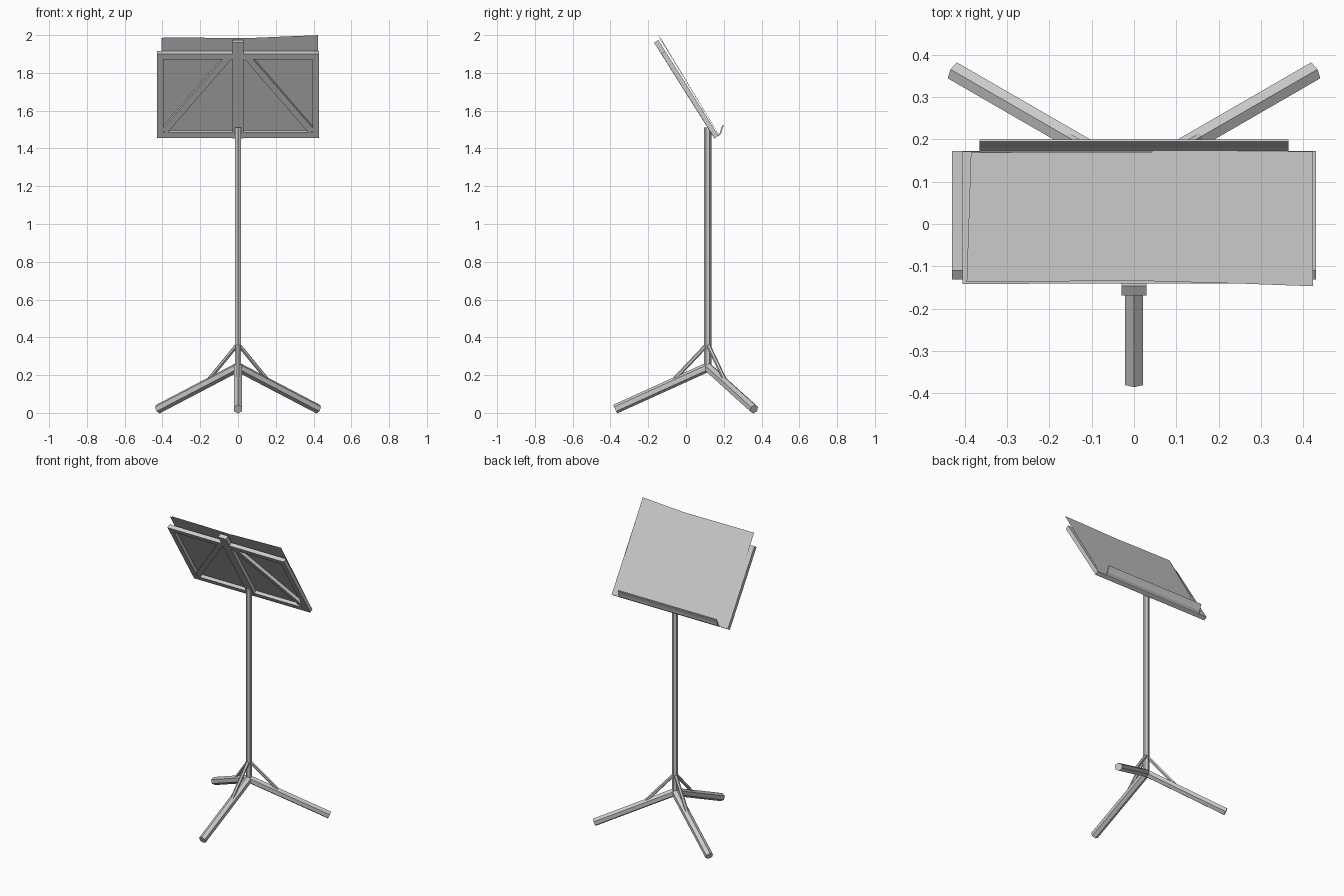
import bpy, bmesh, math
from mathutils import Vector, Matrix

if "Cube" in bpy.data.objects:
    bpy.data.objects.remove(bpy.data.objects["Cube"])

POLE_Y = 0.115
# Desk space: x across, y up the slope, z towards the front; origin at the rear bottom edge
TILT = math.radians(32.2)
S, C = math.sin(TILT), math.cos(TILT)
DESK = Matrix(((1, 0, 0, 0), (0, -S, -C, 0.172), (0, C, -S, 1.468), (0, 0, 0, 1)))


def finish(name, bm):
    mesh = bpy.data.meshes.new(name)
    bm.to_mesh(mesh)
    bm.free()
    obj = bpy.data.objects.new(name, mesh)
    bpy.context.collection.objects.link(obj)
    return obj


def tube(name, a, b, r, sides=6):
    a, b = Vector(a), Vector(b)
    d = b - a
    rot = d.to_track_quat('Z', 'Y').to_matrix().to_4x4()
    bm = bmesh.new()
    bmesh.ops.create_cone(bm, cap_ends=True, segments=sides, radius1=r, radius2=r,
                          depth=d.length,
                          matrix=Matrix.Translation((a + b) / 2) @ rot)
    # turn the section so that a corner points sideways
    return finish(name, bm)


def desk_box(name, x0, x1, v0, v1, d0, d1):
    bm = bmesh.new()
    bmesh.ops.create_cube(bm, size=1, matrix=DESK
                          @ Matrix.Translation(((x0 + x1) / 2, (v0 + v1) / 2, (d0 + d1) / 2))
                          @ Matrix.Diagonal((x1 - x0, v1 - v0, d1 - d0, 1)))
    bmesh.ops.recalc_face_normals(bm, faces=bm.faces)
    return finish(name, bm)


def desk_strut(name, a, b, width, d0, d1):
    a, b = Vector(a), Vector(b)
    d, m = b - a, (a + b) / 2
    bm = bmesh.new()
    bmesh.ops.create_cube(bm, size=1, matrix=DESK
                          @ Matrix.Translation((m.x, m.y, (d0 + d1) / 2))
                          @ Matrix.Rotation(math.atan2(d.y, d.x), 4, 'Z')
                          @ Matrix.Diagonal((d.length, width, d1 - d0, 1)))
    bmesh.ops.recalc_face_normals(bm, faces=bm.faces)
    return finish(name, bm)


def page(name, bottom, top):
    # thin paper sheet: matching (x, v, depth) points along both edges
    bm = bmesh.new()
    lo = [bm.verts.new(DESK @ Vector(p)) for p in bottom]
    hi = [bm.verts.new(DESK @ Vector(p)) for p in top]
    for i in range(len(lo) - 1):
        bm.faces.new((lo[i + 1], lo[i], hi[i], hi[i + 1]))
    return finish(name, bm)


# Pole
tube("pole", (0, POLE_Y, 0.23), (0, POLE_Y, 1.51), 0.019)

# Tripod legs and their braces
for i, name in enumerate(("front", "right", "left")):
    ang = math.radians(-90 + 120 * i)

    def at(r, z):
        return (r * math.cos(ang), POLE_Y + r * math.sin(ang), z)
    tube(name + "_leg", at(0, 0.242), at(0.49, 0.02), 0.025)
    tube(name + "_brace", at(0.005, 0.36), at(0.18, 0.175), 0.011)

# Desk: back plate, frame, centre bar and diagonals
W, H, T, B = 0.43, 0.528, 0.0257, 0.035
desk_box("desk_plate", -W, W, 0, H, 0, 0.004)
desk_box("frame_bottom", -W, W, 0, B, 0, T)
desk_box("frame_top", -W, W, H - B, H, 0, T)
desk_box("centre_bar", -0.029, 0.029, 0, 0.598, 0, T + 0.001)
for s, side in ((-1, "left"), (1, "right")):
    xs = sorted((s * W, s * (W - B)))
    desk_box(side + "_frame_side", xs[0], xs[1], B, H - B, 0, T)
    desk_strut(side + "_diagonal", (s * 0.045, 0.51), (s * 0.39, 0.04), B, 0, T - 0.001)

# Music ledge: bent strip along the bottom edge
profile = [(0.155, 1.470), (0.174, 1.476), (0.181, 1.486), (0.185, 1.502), (0.195, 1.526),
           (0.200, 1.522), (0.191, 1.498), (0.187, 1.481), (0.177, 1.469), (0.155, 1.462)]
bm = bmesh.new()
ends = [[bm.verts.new((x, y, z)) for y, z in profile] for x in (-0.365, 0.365)]
n = len(profile)
bm.faces.new(ends[0])
bm.faces.new(ends[1])
for i in range(n):
    j = (i + 1) % n
    bm.faces.new((ends[0][i], ends[0][j], ends[1][j], ends[1][i]))
bmesh.ops.recalc_face_normals(bm, faces=bm.faces)
finish("music_ledge", bm)

# Open sheet music: cover sheet and two slightly bowed pages
page("back_sheet", [(-0.405, 0.005, -0.002), (0.41, 0.005, -0.002)],
     [(-0.405, 0.605, -0.011), (0.41, 0.603, -0.010)])
page("left_page", [(-0.385, 0.012, -0.004), (-0.17, 0.012, -0.005), (0.043, 0.012, -0.005)],
     [(-0.395, 0.605, -0.016), (-0.17, 0.602, -0.016), (0.043, 0.598, -0.015)])
page("right_page", [(0.043, 0.006, -0.005), (0.23, 0.006, -0.005), (0.423, 0.008, -0.004)],
     [(0.043, 0.600, -0.015), (0.26, 0.611, -0.015), (0.423, 0.620, -0.0135)])
